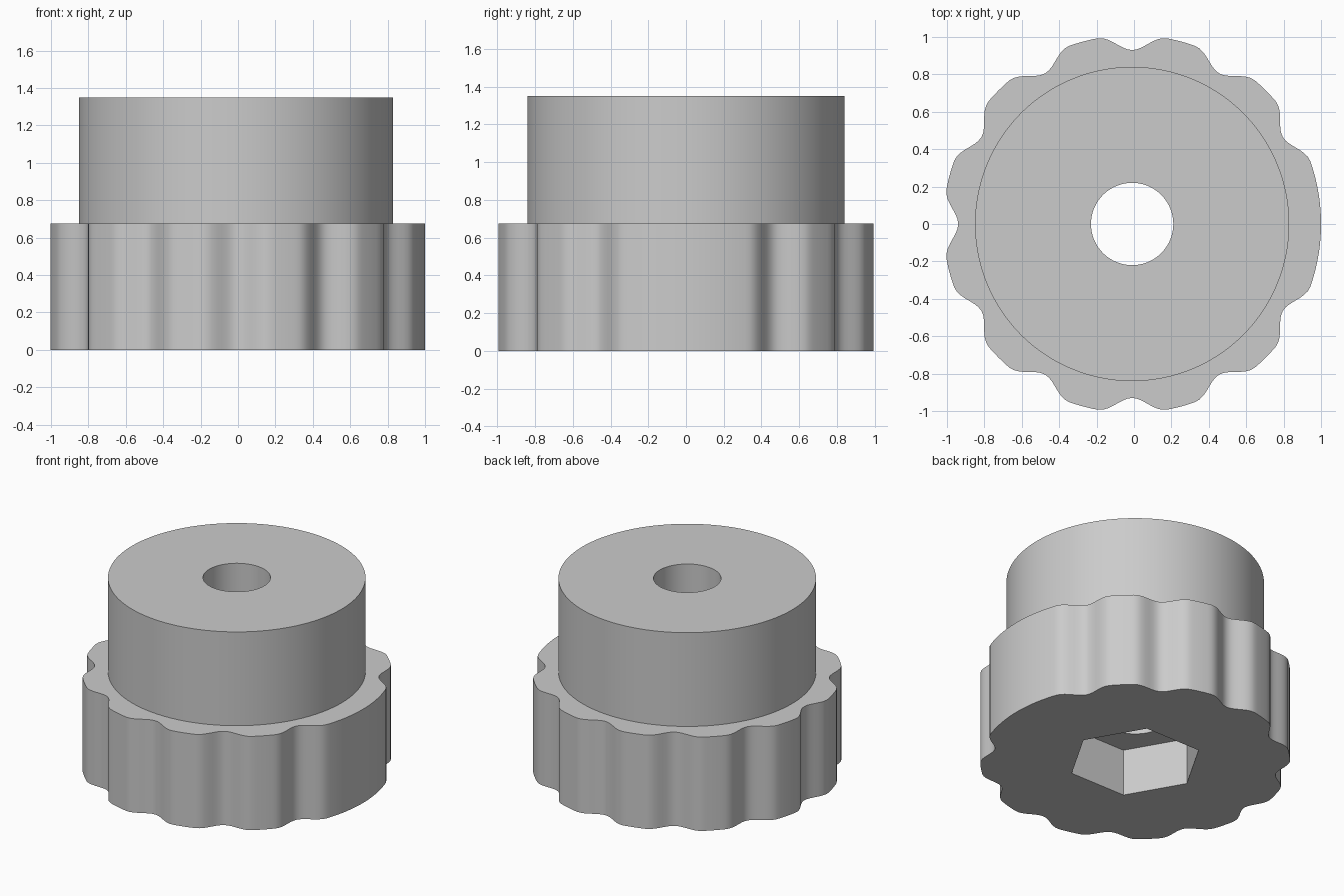
import bpy
import bmesh
import math

if "Cube" in bpy.data.objects:
    bpy.data.objects.remove(bpy.data.objects["Cube"])

N = 240                      # samples around the axis
CX = -0.01                   # axis position in x
RIM, NOTCH = 1.01, 0.08      # grip radius and notch depth
HALF = 10.7                  # half-width of a notch in degrees


def grip(deg):
    """Scalloped rim: a notch every 30 degrees, except at 0."""
    nearest = round(deg / 30) * 30
    off = abs(deg - nearest)
    if nearest % 360 == 0 or off > HALF:
        return RIM
    return RIM - NOTCH * 0.5 * (1 + math.cos(math.pi * off / HALF))


def hexagon(deg):
    """Nut socket with a corner at 0 degrees."""
    return 0.44 * math.cos(math.radians(30)) / math.cos(math.radians(deg % 60 - 30))


def hub(deg):
    return 0.84


def bore(deg):
    return 0.22


# Closed stack of outlines: outside going up, then inside going down
stack = [(hexagon, 0), (grip, 0), (grip, 0.675), (hub, 0.675),
         (hub, 1.35), (bore, 1.35), (bore, 0.337), (hexagon, 0.337)]

bm = bmesh.new()
rings = []
for radius, z in stack:
    ring = []
    for i in range(N):
        deg = 360 * i / N
        a, r = math.radians(deg), radius(deg)
        ring.append(bm.verts.new((CX + r * math.cos(a), r * math.sin(a), z)))
    rings.append(ring)
for k, low in enumerate(rings):
    high = rings[(k + 1) % len(rings)]
    for i in range(N):
        j = (i + 1) % N
        bm.faces.new((low[i], low[j], high[j], high[i]))
bmesh.ops.recalc_face_normals(bm, faces=bm.faces[:])

mesh = bpy.data.meshes.new("knob")
bm.to_mesh(mesh)
bm.free()
knob = bpy.data.objects.new("knob", mesh)
bpy.context.collection.objects.link(knob)

# Plain grey plastic
grey = bpy.data.materials.new("grey")
grey.diffuse_color = (0.6, 0.6, 0.6, 1)
grey.use_nodes = True
grey.node_tree.nodes["Principled BSDF"].inputs["Base Color"].default_value = grey.diffuse_color
mesh.materials.append(grey)

bpy.context.view_layer.objects.active = knob
knob.select_set(True)
bpy.ops.object.shade_smooth_by_angle(angle=math.radians(30))
